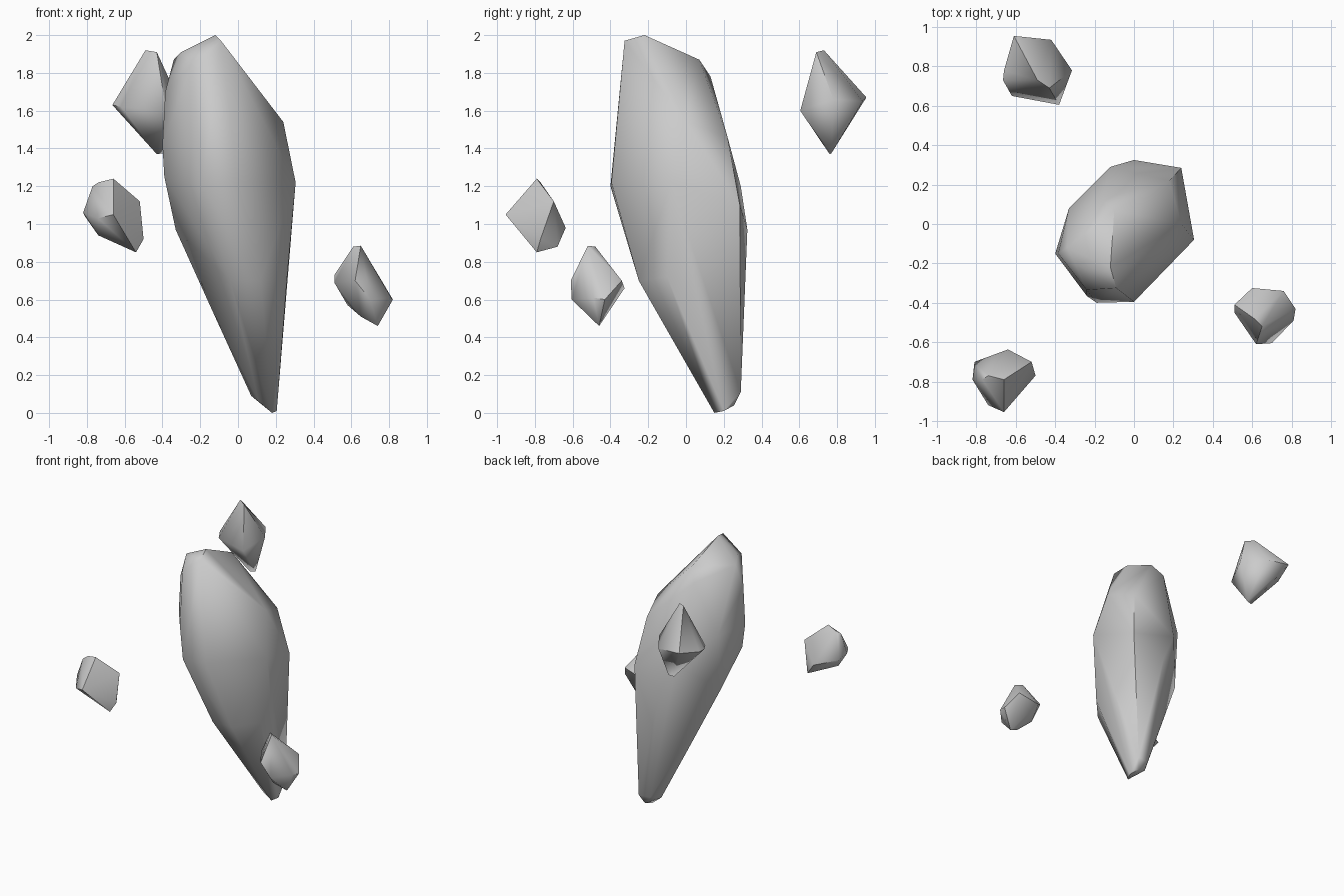
import bpy, bmesh, math


def rock(name, corners):
    """Chiselled stone: the convex hull around a few corner points."""
    bm = bmesh.new()
    for c in corners:
        bm.verts.new(c)
    hull = bmesh.ops.convex_hull(bm, input=bm.verts[:])
    inside = {g for g in hull["geom_interior"] if isinstance(g, bmesh.types.BMVert)}
    bmesh.ops.delete(bm, geom=list(inside), context='VERTS')
    bmesh.ops.recalc_face_normals(bm, faces=bm.faces[:])
    mesh = bpy.data.meshes.new(name)
    bm.to_mesh(mesh)
    bm.free()
    obj = bpy.data.objects.new(name, mesh)
    bpy.context.collection.objects.link(obj)
    bpy.ops.object.select_all(action='DESELECT')
    bpy.context.view_layer.objects.active = obj
    obj.select_set(True)
    bpy.ops.object.shade_smooth_by_angle(angle=math.radians(55))
    return obj


# Tall leaning stone: crown, shoulders, waist, tapering foot
rock("main_rock", [
    (-.12, -.22, 2.0), (-.09, -.325, 1.97), (-.24, -.335, 1.85), (-.30, -.2, 1.91),
    (-.34, -.12, 1.87), (-.10, .07, 1.87), (-.16, .13, 1.78), (-.385, -.15, 1.70),
    (.24, .0, 1.54), (.18, .22, 1.46), (-.24, -.365, 1.43), (-.40, -.15, 1.42),
    (-.33, .08, 1.40), (.305, -.08, 1.22), (0, -.395, 1.22), (-.19, -.40, 1.2),
    (-.39, -.13, 1.25), (-.12, .29, 1.2), (.24, .285, 1.1), (0, .325, .97),
    (-.33, .05, .97), (.26, -.10, .72), (-.04, -.25, .70), (.12, -.25, .70),
    (-.14, .12, .55), (.205, .2, .01), (.18, .15, 0), (.07, .2, .09),
    (.11, .14, .06), (.20, .29, .11), (.11, .28, .11), (.17, .255, .04)])

# Three floating fragments
rock("front_left_fragment", [
    (-.74, -.77, 1.22), (-.66, -.79, 1.24), (-.77, -.79, 1.20), (-.52, -.70, 1.12),
    (-.50, -.77, .92), (-.54, -.79, .85), (-.56, -.68, .88), (-.82, -.79, 1.06),
    (-.81, -.70, 1.04), (-.64, -.637, .98), (-.66, -.955, 1.05), (-.74, -.92, 1.03),
    (-.74, -.80, .94)])

rock("right_fragment", [
    (.61, -.48, .88), (.65, -.52, .885), (.60, -.325, .66), (.76, -.34, .70),
    (.82, -.43, .60), (.81, -.49, .61), (.74, -.46, .46), (.65, -.50, .51),
    (.70, -.605, .60), (.62, -.61, .70), (.51, -.45, .69), (.51, -.41, .73),
    (.58, -.42, .57)])

rock("back_fragment", [
    (-.49, .73, 1.92), (-.43, .69, 1.91), (-.61, .955, 1.67), (-.42, .935, 1.65),
    (-.315, .78, 1.66), (-.38, .605, 1.60), (-.62, .65, 1.62), (-.665, .73, 1.63),
    (-.66, .78, 1.63), (-.43, .76, 1.37), (-.39, .77, 1.375)])
